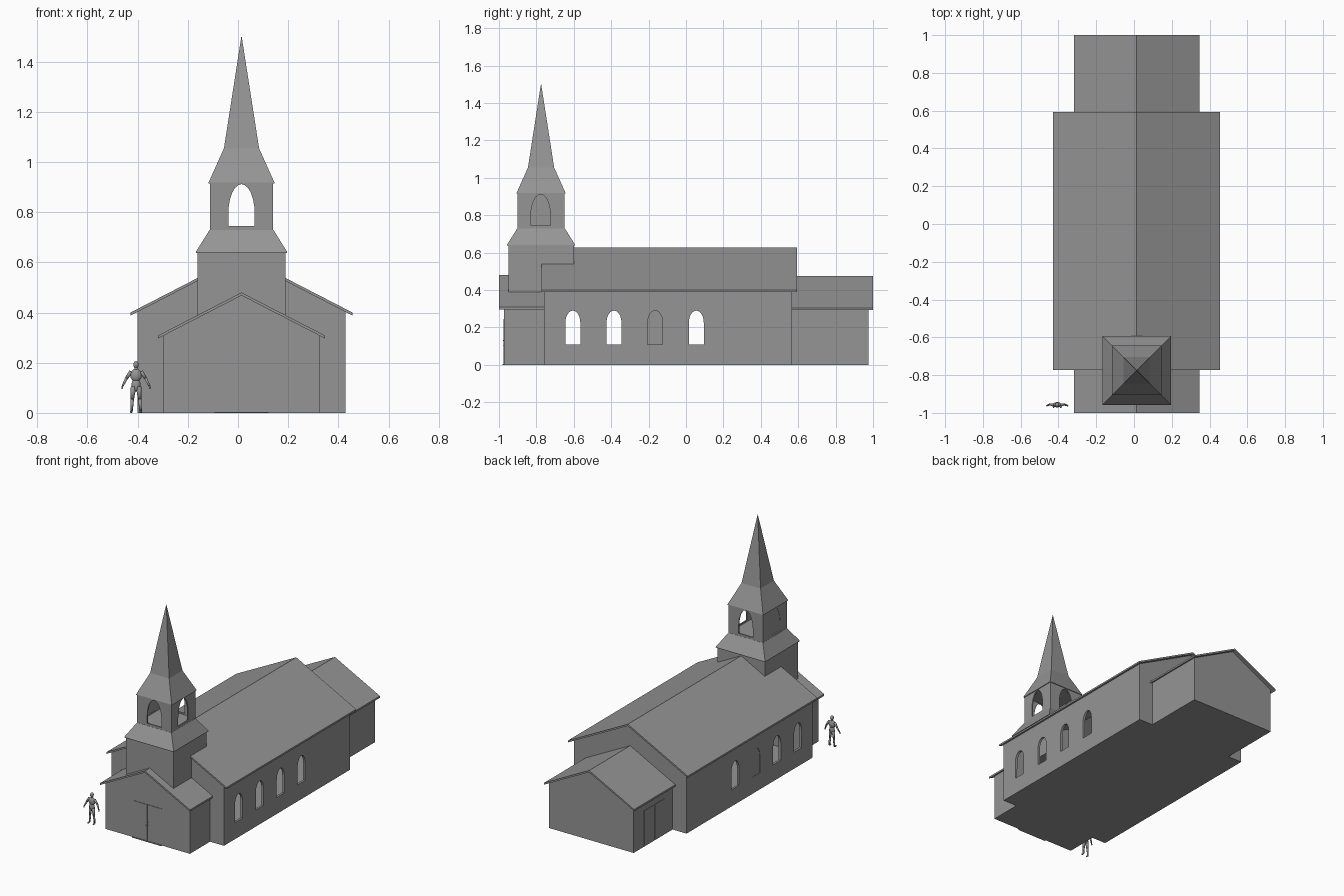
import bpy, bmesh
from math import cos, sin, pi
from mathutils import Vector, Matrix

cube = bpy.data.objects.get("Cube")
if cube:
    bpy.data.objects.remove(cube, do_unlink=True)

GREY = (0.3, 0.3, 0.3, 1)
stone = bpy.data.materials.new("plain grey")
stone.use_nodes = True
stone.diffuse_color = GREY
stone.node_tree.nodes["Principled BSDF"].inputs["Base Color"].default_value = GREY

CX = 0.014        # centre line of the building
TY = -0.775       # centre of the tower
SLOPE = 0.515     # pitch shared by all gable roofs
SLAB = 0.012      # roof thickness


def finish(name, bm, smooth=False):
    bmesh.ops.recalc_face_normals(bm, faces=bm.faces)
    mesh = bpy.data.meshes.new(name)
    bm.to_mesh(mesh)
    bm.free()
    mesh.materials.append(stone)
    for p in mesh.polygons:
        p.use_smooth = smooth
    obj = bpy.data.objects.new(name, mesh)
    bpy.context.scene.collection.objects.link(obj)
    return obj


def prism(name, points, axis, start, end):
    """Extrude an upright outline along x or y."""
    bm = bmesh.new()
    place = (lambda u, z: (u, start, z)) if axis == "y" else (lambda u, z: (start, u, z))
    face = bm.faces.new([bm.verts.new(place(u, z)) for u, z in points])
    top = bmesh.ops.extrude_face_region(bm, geom=[face])
    step = Vector((0, end - start, 0) if axis == "y" else (end - start, 0, 0))
    bmesh.ops.translate(bm, vec=step, verts=[g for g in top["geom"] if isinstance(g, bmesh.types.BMVert)])
    return finish(name, bm)


def box(name, x, y, z):
    return prism(name, [(x[0], z[0]), (x[1], z[0]), (x[1], z[1]), (x[0], z[1])], "y", *y)


def arch(centre, width, bottom, spring, top, steps=12):
    r = width / 2
    curve = [(centre + r * cos(pi * i / steps), spring + (top - spring) * sin(pi * i / steps))
             for i in range(steps + 1)]
    return [(centre - r, bottom), (centre + r, bottom)] + curve


def square_loft(name, rings):
    """Stack square rings of (half width, height) around the tower axis."""
    bm = bmesh.new()
    loops = [[bm.verts.new((CX + sx * h, TY + sy * h, z))
              for sx, sy in ((-1, -1), (1, -1), (1, 1), (-1, 1))] for h, z in rings]
    bm.faces.new(loops[0])
    bm.faces.new(loops[-1])
    for a, b in zip(loops, loops[1:]):
        for i in range(4):
            bm.faces.new((a[i], a[i - 1], b[i - 1], b[i]))
    bmesh.ops.remove_doubles(bm, verts=bm.verts, dist=1e-5)
    return finish(name, bm)


def hollow(obj, thickness, cutters=()):
    """Turn a solid into a shell, cut the openings and bake the result."""
    shell = obj.modifiers.new("Shell", "SOLIDIFY")
    shell.thickness, shell.offset, shell.use_even_offset = thickness, -1, True
    for c in cutters:
        c.hide_render = True
        cut = obj.modifiers.new("Opening", "BOOLEAN")
        cut.operation, cut.solver, cut.object = "DIFFERENCE", "EXACT", c
    bpy.context.view_layer.update()
    graph = bpy.context.evaluated_depsgraph_get()
    mesh = bpy.data.meshes.new_from_object(obj.evaluated_get(graph))
    obj.modifiers.clear()
    obj.data = mesh
    for c in cutters:
        bpy.data.objects.remove(c, do_unlink=True)


def house(name, half, eave, ridge, walls, roof):
    """Gabled walls with an overhanging roof slab."""
    apex = ridge - SLAB + 0.003
    side = apex - SLOPE * half
    body = prism(name + "_walls", [(CX - half, 0), (CX + half, 0), (CX + half, side),
                                   (CX, apex), (CX - half, side)], "y", *walls)
    low = ridge - SLOPE * eave
    prism(name + "_roof", [(CX - eave, low), (CX, ridge), (CX + eave, low),
                           (CX + eave, low - SLAB), (CX, ridge - SLAB),
                           (CX - eave, low - SLAB)], "y", *roof)
    return body


# Nave with four arched windows on each side
nave = house("nave", 0.415, 0.442, 0.628, (-0.76, 0.567), (-0.772, 0.593))
windows = [arch(-0.605 + 0.22 * i, 0.08, 0.11, 0.225, 0.29) for i in range(4)]
hollow(nave, 0.015, [prism("window_cutter", w, "x", -0.6, 0.6) for w in windows])
prism("closed_window_pane", windows[2], "x", CX - 0.413, CX - 0.406)

# Front porch and rear annex
hollow(house("porch", 0.312, 0.332, 0.48, (-0.972, -0.758), (-1.0, -0.758)), 0.012)
hollow(house("annex", 0.312, 0.332, 0.475, (0.565, 0.977), (0.565, 1.0)), 0.012)

# Front double door with sill and handles
for side in (-1, 1):
    inner, outer = CX + side * 0.002, CX + side * 0.108
    box("front_door_leaf", sorted((inner, outer)), (-0.975, -0.970), (0.002, 0.245))
    for z in (0.105, 0.13):
        hx = CX + side * 0.007
        box("front_door_handle", (hx - 0.003, hx + 0.003), (-0.979, -0.974), (z - 0.002, z + 0.002))
box("front_sill", (CX - 0.108, CX + 0.108), (-0.982, -0.970), (0, 0.004))

# Side double door of the annex
for y in (0.706, 0.816):
    box("side_door_leaf", (CX - 0.315, CX - 0.310), (y - 0.052, y + 0.052), (0.002, 0.24))

# Tower base and its sloping skirt
square_loft("tower_base", [(0.175, 0.375), (0.175, 0.645)])
square_loft("tower_skirt", [(0.182, 0.637), (0.182, 0.642), (0.127, 0.73)])

# Belfry, open on three sides and closed on its right side
belfry = square_loft("belfry", [(0.126, 0.728), (0.126, 0.92)])
front_arch = arch(CX, 0.105, 0.745, 0.795, 0.912)
side_arch = arch(TY - 0.002, 0.105, 0.745, 0.795, 0.912)
hollow(belfry, 0.008, [prism("belfry_cutter", front_arch, "y", TY - 0.3, TY + 0.3),
                       prism("belfry_cutter", side_arch, "x", CX - 0.3, CX + 0.3)])
prism("closed_belfry_pane", side_arch, "x", CX - 0.125, CX - 0.119)

# Two-stage spire
square_loft("spire", [(0.131, 0.915), (0.131, 0.919), (0.07, 1.055), (0.0, 1.505)])

# Standing person beside the porch
FOOT = Vector((-0.4065, -0.957, 0))
bm = bmesh.new()


def limb(a, b, r1, r2):
    a, b = FOOT + Vector(a), FOOT + Vector(b)
    d = b - a
    m = Matrix.Translation((a + b) / 2) @ d.to_track_quat("Z", "Y").to_matrix().to_4x4()
    bmesh.ops.create_cone(bm, cap_ends=True, segments=10, radius1=r1, radius2=r2,
                          depth=d.length, matrix=m)
    ball(b, r2)


def ball(centre, r, scale=(1, 1, 1)):
    m = Matrix.Translation(centre) @ Matrix.Diagonal((*scale, 1))
    bmesh.ops.create_uvsphere(bm, u_segments=10, v_segments=8, radius=r, matrix=m)


ball(FOOT + Vector((0, 0, 0.192)), 0.013, (0.85, 1, 1.1))
limb((0, 0, 0.165), (0, 0, 0.185), 0.008, 0.006)
ball(FOOT + Vector((0, 0, 0.15)), 0.024, (1, 0.6, 1.1))
ball(FOOT + Vector((0, 0, 0.112)), 0.019, (1, 0.65, 1.4))
for s in (-1, 1):
    limb((s * 0.02, 0, 0.165), (s * 0.038, 0.002, 0.138), 0.008, 0.006)
    limb((s * 0.038, 0.002, 0.138), (s * 0.053, -0.004, 0.108), 0.006, 0.004)
    ball(FOOT + Vector((s * 0.055, -0.005, 0.102)), 0.005, (0.8, 0.8, 1.4))
    limb((s * 0.01, 0, 0.105), (s * 0.015, 0, 0.055), 0.011, 0.007)
    limb((s * 0.015, 0, 0.055), (s * 0.018, 0.002, 0.008), 0.007, 0.005)
    ball(FOOT + Vector((s * 0.019, -0.006, 0.005)), 0.005, (1.1, 2.4, 1))
finish("person", bm, smooth=True)
